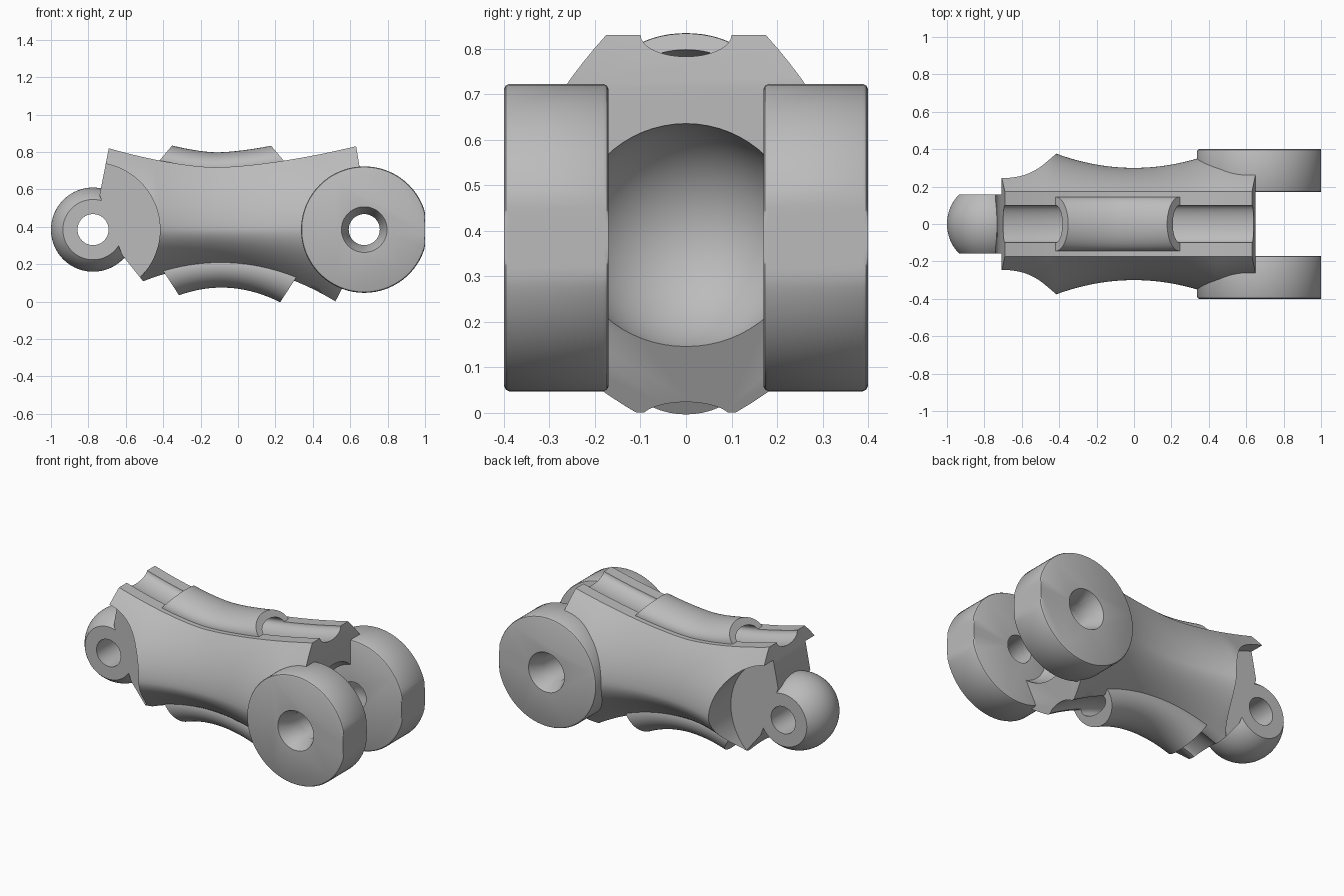
import bpy
import bmesh
import math

if "Cube" in bpy.data.objects:
    bpy.data.objects.remove(bpy.data.objects["Cube"], do_unlink=True)

PIVOT_Z = 0.385
BALL_X, FORK_X = -0.775, 0.675

grey = bpy.data.materials.new("plain_grey")
grey.use_nodes = True
grey.diffuse_color = (0.5, 0.5, 0.5, 1)
grey.node_tree.nodes["Principled BSDF"].inputs["Base Color"].default_value = (0.5, 0.5, 0.5, 1)


def loft(name, rings):
    """Skin a list of equal-length closed rings and cap both ends."""
    bm = bmesh.new()
    rows = [[bm.verts.new(p) for p in ring] for ring in rings]
    n = len(rows[0])
    for a, b in zip(rows, rows[1:]):
        for i in range(n):
            j = (i + 1) % n
            bm.faces.new((a[i], a[j], b[j], b[i]))
    bm.faces.new(rows[0][::-1])
    bm.faces.new(rows[-1])
    bmesh.ops.recalc_face_normals(bm, faces=bm.faces)
    mesh = bpy.data.meshes.new(name)
    bm.to_mesh(mesh)
    bm.free()
    mesh.materials.append(grey)
    obj = bpy.data.objects.new(name, mesh)
    bpy.context.collection.objects.link(obj)
    return obj


def turned(name, cx, profile, sides=96, x_max=9):
    """Solid of revolution about a y axis; profile holds (y, radius)."""
    angles = [math.tau * i / sides for i in range(sides)]
    return loft(name, [[(min(cx + r * math.cos(a), x_max), y, PIVOT_Z + r * math.sin(a))
                        for a in angles] for y, r in profile])


def sphere_profile(radius, y_end, steps=32):
    ys = [y_end * math.sin(math.pi * (i / steps - 0.5)) for i in range(steps + 1)]
    return [(y, math.sqrt(radius ** 2 - y * y)) for y in ys]


def combine(obj, other, operation):
    mod = obj.modifiers.new(operation, 'BOOLEAN')
    mod.operation = operation
    mod.solver = 'EXACT'
    mod.object = other
    bpy.context.view_layer.objects.active = obj
    bpy.ops.object.modifier_apply(modifier=mod.name)
    bpy.data.objects.remove(other, do_unlink=True)


def smooth(obj, degrees=32):
    bpy.ops.object.select_all(action='DESELECT')
    obj.select_set(True)
    bpy.context.view_layer.objects.active = obj
    bpy.ops.object.shade_smooth_by_angle(angle=math.radians(degrees))


# Curves that shape the waisted body along its length
def top_edge(x):
    d = x + 0.12
    return 0.718 + (0.178 if d > 0 else 0.25) * abs(d) ** 1.6


def bottom_edge(x):
    return 0.19 - 0.49 * (x + 0.1) ** 2


def half_width(x):
    return min(0.3 + 0.44 * x * x, 0.39)


def body_ring(x, steps=14):
    side = []
    for i in range(-steps, steps + 1):
        u = i / steps
        edge, lip = (top_edge(x), 0.175) if u > 0 else (bottom_edge(x), 0.11)
        y = lip + (half_width(x) - lip) * (1 - abs(u) ** 1.8)
        side.append((y, PIVOT_Z + (edge - PIVOT_Z) * abs(u)))
    return [(x, y, z) for y, z in side] + [(x, -y, z) for y, z in reversed(side)]


def tube(name, edge, up, x0, x1, width, height, lift=0, slant=0, steps=30, sides=48):
    """Oval tube that follows a body edge, with optional slanted ends."""
    rings = []
    for i in range(steps + 1):
        f = i / steps
        s = x0 + (x1 - x0) * f
        ring = []
        for k in range(sides):
            a = math.tau * k / sides
            d = height * math.sin(a)
            x = s - slant * (2 * f - 1) * d
            ring.append((x, width * math.cos(a), edge(s) + up * (d + lift)))
        rings.append(ring)
    return loft(name, rings)


def hole_cutter(side):
    """Through hole with a tapered mouth on the outer face."""
    return turned("hole_cutter", FORK_X, [(side * y, r) for y, r in
                  ((0.1, 0.083), (0.31, 0.083), (0.4, 0.122), (0.45, 0.122))], 64)


# Main body, trimmed to slanted ends
body = loft("main_body", [body_ring(-0.78 + 1.46 * i / 60) for i in range(61)])
outline = [(-0.675, 0.9), (-0.74, 0.57), (-0.62, 0.25), (-0.34, -0.1),
           (0.468, -0.1), (0.65, 0.25), (0.65, 0.72), (0.62, 0.9)]
combine(body, loft("end_trim", [[(x, y, z) for x, z in outline] for y in (-0.6, 0.6)]), 'INTERSECT')

# Tendon guides above and below, each with an open channel
combine(body, tube("top_guide", top_edge, 1, -0.36 - 0.06, 0.245, 0.145, 0.08, slant=0.85), 'UNION')
combine(body, tube("bottom_guide", bottom_edge, -1, -0.39, 0.3, 0.145, 0.115, slant=0.65), 'UNION')
combine(body, tube("top_channel", top_edge, 1, -0.9, 0.8, 0.1, 0.05), 'DIFFERENCE')
combine(body, tube("bottom_channel", bottom_edge, -1, -0.9, 0.8, 0.1, 0.05, lift=0.02), 'DIFFERENCE')

# Round relief beside the ball, and the socket between the fork discs
for side in (-1, 1):
    combine(body, turned("relief", BALL_X, [(side * 0.157, 0.358), (side * 0.6, 0.358)], 128), 'DIFFERENCE')
    combine(body, hole_cutter(side), 'DIFFERENCE')
combine(body, turned("socket", FORK_X, sphere_profile(0.252, 0.251), 96), 'DIFFERENCE')
combine(body, turned("pin_cutter", BALL_X, [(-0.3, 0.083), (0.3, 0.083)], 64), 'DIFFERENCE')
smooth(body)

# Flattened ball knuckle with its pin hole
ball = turned("ball_knuckle", BALL_X, sphere_profile(0.225, 0.157))
combine(ball, turned("pin_cutter", BALL_X, [(-0.3, 0.083), (0.3, 0.083)], 64), 'DIFFERENCE')
smooth(ball)

# Pair of fork discs with a flat tip and softened rims
for side, name in ((1, "back_fork_disc"), (-1, "front_fork_disc")):
    rim = [(0.17, 0.326), (0.174, 0.334), (0.182, 0.338), (0.388, 0.338), (0.396, 0.334), (0.4, 0.326)]
    disc = turned(name, FORK_X, [(side * y, r) for y, r in rim], 96, 1.0)
    combine(disc, hole_cutter(side), 'DIFFERENCE')
    smooth(disc)
